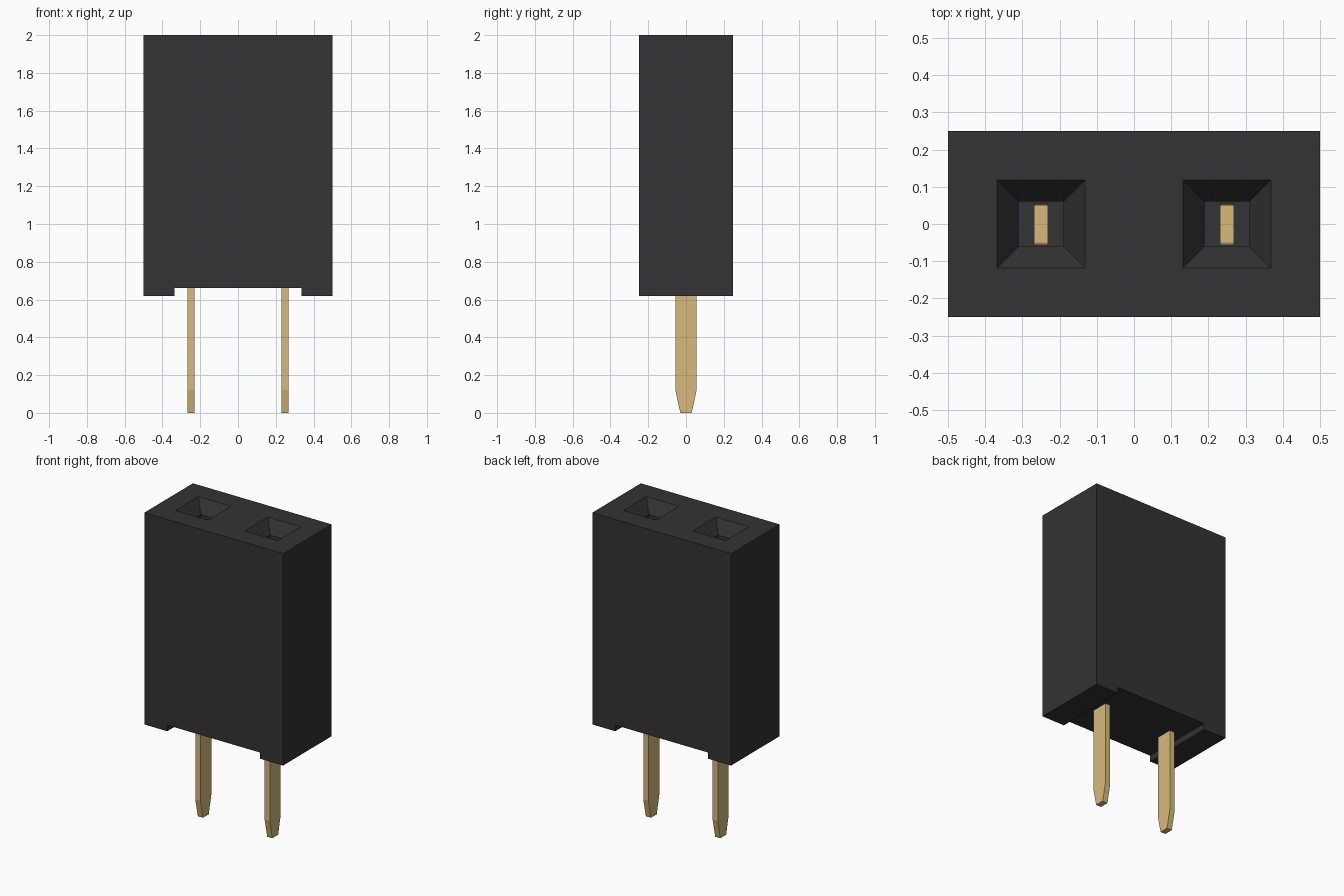
import bpy, bmesh
from mathutils import Vector

if "Cube" in bpy.data.objects:
    bpy.data.objects.remove(bpy.data.objects["Cube"], do_unlink=True)


def material(name, rgb):
    m = bpy.data.materials.new(name)
    m.use_nodes = True
    m.diffuse_color = (*rgb, 1)
    bsdf = next(n for n in m.node_tree.nodes if n.type == 'BSDF_PRINCIPLED')
    bsdf.inputs["Base Color"].default_value = (*rgb, 1)
    return m


black = material("black plastic", (0.033, 0.033, 0.033))
gold = material("gold metal", (0.68, 0.49, 0.20))


def finish(bm, name, mat):
    bmesh.ops.recalc_face_normals(bm, faces=bm.faces)
    me = bpy.data.meshes.new(name)
    bm.to_mesh(me)
    bm.free()
    me.materials.append(mat)
    ob = bpy.data.objects.new(name, me)
    bpy.context.collection.objects.link(ob)
    return ob


def prism(name, points, offset, mat):
    """Close a flat outline and extrude it along the offset."""
    bm = bmesh.new()
    face = bm.faces.new([bm.verts.new(p) for p in points])
    ext = bmesh.ops.extrude_face_region(bm, geom=[face], use_keep_orig=True)
    verts = [g for g in ext["geom"] if isinstance(g, bmesh.types.BMVert)]
    bmesh.ops.translate(bm, verts=verts, vec=Vector(offset))
    return finish(bm, name, mat)


def square_loft(name, x, levels, mat):
    """Stack square rings given as (half width, z) and cap the ends."""
    bm = bmesh.new()
    rings = [[bm.verts.new((x + sx * h, sy * h, z))
              for sx, sy in ((-1, -1), (1, -1), (1, 1), (-1, 1))]
             for h, z in levels]
    for a, b in zip(rings, rings[1:]):
        for i in range(4):
            j = (i + 1) % 4
            bm.faces.new((a[i], a[j], b[j], b[i]))
    bm.faces.new(rings[0])
    bm.faces.new(rings[-1])
    return finish(bm, name, mat)


# Housing with a shallow channel across its underside
outline = [(-0.5, 0.62), (-0.335, 0.62), (-0.335, 0.66), (0.335, 0.66),
           (0.335, 0.62), (0.5, 0.62), (0.5, 2), (-0.5, 2)]
housing = prism("housing", [(x, -0.25, z) for x, z in outline], (0, 0.5, 0), black)

# Half outline of a contact: tapered tail, then a forked top inside the cavity
half = [(0.03, 0), (0.056, 0.12), (0.056, 1.6), (0.05, 0.9)]
contact = half + [(-y, z) for y, z in reversed(half)]

for side, x in (("right", -0.25), ("left", 0.25)):
    # Funnel mouth and square cavity
    cutter = square_loft(side + "_cavity_cutter", x,
                         [(0.06, 0.8), (0.06, 1.92), (0.118, 2), (0.118, 2.05)], black)
    cutter.hide_render = True
    mod = housing.modifiers.new("cavity", 'BOOLEAN')
    mod.operation, mod.solver, mod.object = 'DIFFERENCE', 'EXACT', cutter
    bpy.context.view_layer.objects.active = housing
    bpy.ops.object.modifier_apply(modifier=mod.name)
    bpy.data.objects.remove(cutter, do_unlink=True)

    # Flat contact pin
    prism(side + "_contact_pin", [(x - 0.0185, y, z) for y, z in contact],
          (0.037, 0, 0), gold)
